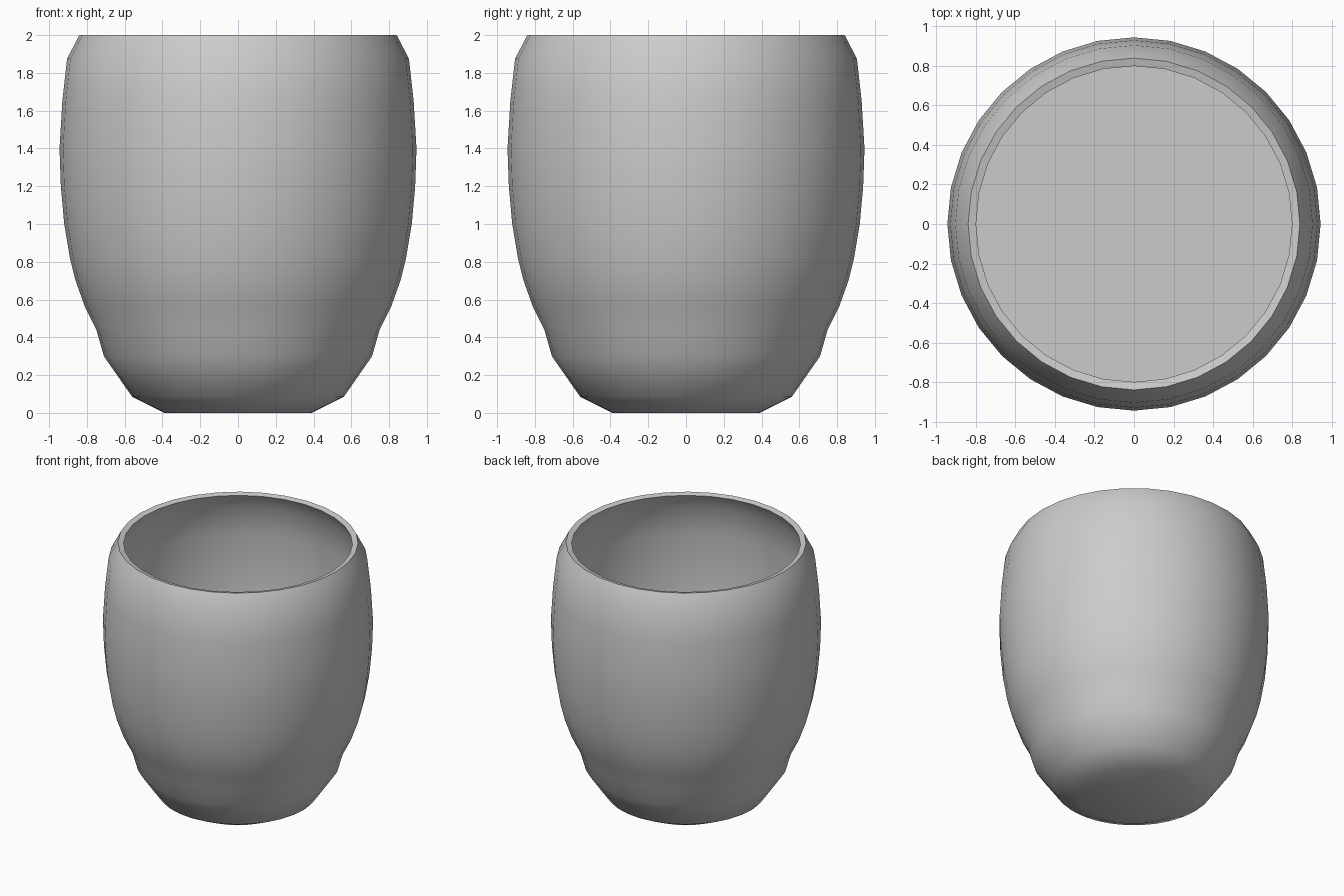
import bpy
import bmesh
import math

if "Cube" in bpy.data.objects:
    bpy.data.objects.remove(bpy.data.objects["Cube"])

SEGMENTS = 32


def finish(bm, name):
    mesh = bpy.data.meshes.new(name)
    bm.to_mesh(mesh)
    bm.free()
    obj = bpy.data.objects.new(name, mesh)
    bpy.context.collection.objects.link(obj)
    bpy.ops.object.select_all(action='DESELECT')
    obj.select_set(True)
    bpy.context.view_layer.objects.active = obj
    bpy.ops.object.shade_smooth_by_angle(angle=math.radians(32))
    return obj


def lathe(name, profile):
    """Closed body: rings of (radius, z), capped at both ends."""
    bm = bmesh.new()
    rings = []
    for r, z in profile:
        rings.append([bm.verts.new((r * math.cos(2 * math.pi * i / SEGMENTS),
                                    r * math.sin(2 * math.pi * i / SEGMENTS), z))
                      for i in range(SEGMENTS)])
    for a, b in zip(rings, rings[1:]):
        for i in range(SEGMENTS):
            j = (i + 1) % SEGMENTS
            bm.faces.new((a[i], a[j], b[j], b[i]))
    bm.faces.new(rings[0][::-1])
    bm.faces.new(rings[-1])
    return finish(bm, name)


# Outer wall from base to rim, then back down the inside
outer = [(0.39, 0.0), (0.56, 0.085), (0.71, 0.30), (0.75, 0.44), (0.81, 0.56),
         (0.86, 0.70), (0.89, 0.82), (0.92, 1.0), (0.938, 1.2), (0.945, 1.4),
         (0.93, 1.65), (0.905, 1.875), (0.84, 2.0)]
inner = [(0.80, 1.99), (0.88, 1.86), (0.905, 1.65), (0.92, 1.4), (0.913, 1.2),
         (0.895, 1.0), (0.835, 0.70), (0.785, 0.56), (0.725, 0.44),
         (0.685, 0.31), (0.55, 0.11), (0.38, 0.03)]
lathe("cup_body", outer + inner)

# Flat surface filling the lower part of the cup
bm = bmesh.new()
bmesh.ops.create_circle(bm, cap_ends=True, segments=SEGMENTS, radius=0.81)
surface = finish(bm, "inside_surface")
surface.location.z = 0.62
